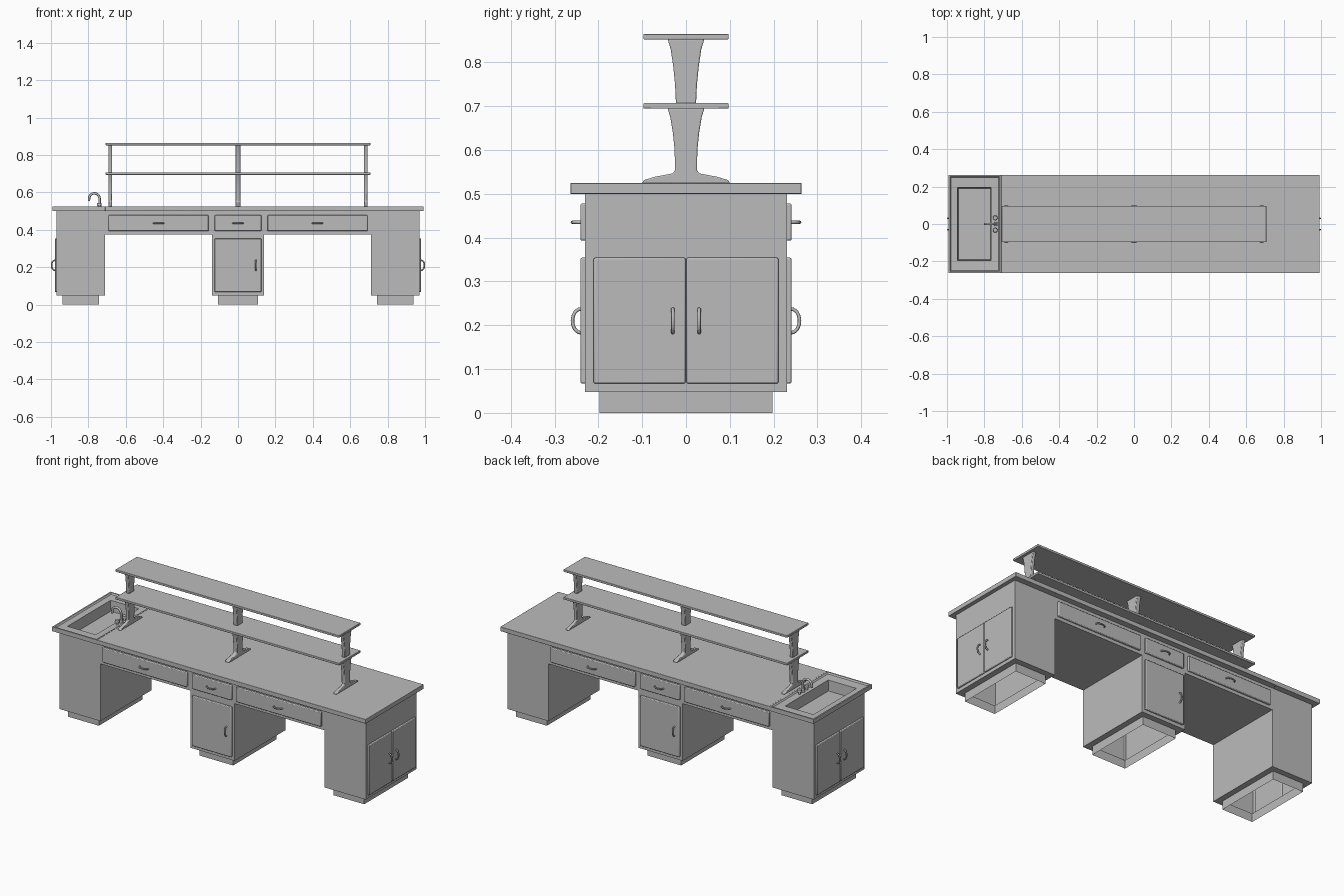
import bpy, bmesh
from math import sin, cos, pi, radians
from mathutils import Vector

if "Cube" in bpy.data.objects:
    bpy.data.objects.remove(bpy.data.objects["Cube"])

GREY = (0.5, 0.5, 0.5, 1)
grey = bpy.data.materials.new("plain_grey")
grey.use_nodes = True
grey.diffuse_color = GREY
grey.node_tree.nodes["Principled BSDF"].inputs["Base Color"].default_value = GREY
meshes = []


def finish(name, bm, bevel=0):
    mesh = bpy.data.meshes.new(name)
    bm.to_mesh(mesh)
    bm.free()
    ob = bpy.data.objects.new(name, mesh)
    bpy.context.collection.objects.link(ob)
    mesh.materials.append(grey)
    if bevel:
        mod = ob.modifiers.new("soft_edges", "BEVEL")
        mod.width, mod.segments = bevel, 2
        mod.limit_method = "ANGLE"
        mod.angle_limit = radians(40)
    meshes.append(ob)
    return ob


def box_bm(a, b):
    bm = bmesh.new()
    bmesh.ops.create_cube(bm, size=1)
    for v in bm.verts:
        v.co = [(p + q) / 2 + c * abs(q - p) for p, q, c in zip(a, b, v.co)]
    return bm


def box(name, a, b, bevel=0.002):
    return finish(name, box_bm(a, b), bevel)


def prism_bm(half, start, end, place):
    """Extrude a profile given by its right half; place maps (u, height, depth) to a point."""
    pts = half + [(-u, h) for u, h in reversed(half)]
    bm = bmesh.new()
    face = bm.faces.new([bm.verts.new(place(u, h, start)) for u, h in pts])
    new = bmesh.ops.extrude_face_region(bm, geom=[face])["geom"]
    shift = Vector(place(0, 0, end)) - Vector(place(0, 0, start))
    bmesh.ops.translate(bm, vec=shift, verts=[g for g in new if isinstance(g, bmesh.types.BMVert)])
    bmesh.ops.recalc_face_normals(bm, faces=bm.faces)
    return bm


def tube(name, points, radius):
    curve = bpy.data.curves.new(name, "CURVE")
    curve.dimensions = "3D"
    curve.bevel_depth, curve.bevel_resolution = radius, 2
    curve.use_fill_caps = True
    spline = curve.splines.new("POLY")
    spline.points.add(len(points) - 1)
    for p, co in zip(spline.points, points):
        p.co = (*co, 1)
        p.radius = 1
    curve.materials.append(grey)
    ob = bpy.data.objects.new(name, curve)
    bpy.context.collection.objects.link(ob)


def handle(name, centre, along, out):
    c, along, out = Vector(centre), Vector(along), Vector(out)
    steps = [pi * i / 12 for i in range(13)]
    tube(name, [c + along * 0.027 * cos(t) + out * 0.019 * sin(t) for t in steps], 0.004)


# Cabinet body: three pedestals joined by an apron, on hollow recessed plinths
bm = prism_bm([(0.97, 0.5), (0.97, 0.048), (0.71, 0.048), (0.71, 0.375), (0.14, 0.375), (0.14, 0.048)],
              -0.23, 0.23, lambda u, h, d: (u, d, h))
bm.normal_update()
feet = [f for f in bm.faces if f.normal.z < -0.9 and f.calc_center_median().z < 0.1]
bmesh.ops.inset_region(bm, faces=feet, thickness=0.033, use_even_offset=True)
feet = bmesh.ops.extrude_discrete_faces(bm, faces=feet)["faces"]
for v in {v for f in feet for v in f.verts}:
    v.co.z = 0
top = [f for f in bm.faces if f.calc_center_median().z > 0.49]
bmesh.ops.delete(bm, geom=feet + top, context="FACES")
finish("cabinet_body", bm)

# Worktop
box("worktop", (-0.71, -0.263, 0.5), (0.992, 0.263, 0.525))

# Sink top: raised lip, dished drainer, basin
bm = box_bm((-0.992, -0.263, 0.5), (-0.71, 0.263, 0.525))
bm.normal_update()
under = next(f for f in bm.faces if f.normal.z < -0.9)
dish = next(f for f in bm.faces if f.normal.z > 0.9)
bmesh.ops.inset_region(bm, faces=[under], thickness=0.04, use_even_offset=True)
bmesh.ops.delete(bm, geom=[under], context="FACES")
for inset, height in ((0.008, 0.525), (0.006, 0.518), (0.03, 0.515), (0.004, 0.455)):
    bmesh.ops.inset_region(bm, faces=[dish], thickness=inset, use_even_offset=True)
    for v in dish.verts:
        v.co.z = height
        if inset == 0.03:
            v.co.x = -0.943 if v.co.x < -0.85 else -0.764
            v.co.y = 0.195 if v.co.y > 0 else -0.195
finish("sink_top", bm)

# Tap with swan neck and two knobs
neck = [(-0.74, 0, 0.51), (-0.74, 0, 0.545)]
neck += [(-0.768 + 0.028 * cos(t), 0, 0.567 + 0.028 * sin(t)) for t in [pi * i / 12 for i in range(13)]]
neck.append((-0.797, 0, 0.555))
tube("tap_neck", neck, 0.0065)


def post(name, x, y, radius, low, high):
    bm = bmesh.new()
    bmesh.ops.create_cone(bm, cap_ends=True, segments=16, radius1=radius, radius2=radius * 0.85, depth=high - low)
    bmesh.ops.translate(bm, vec=(x, y, (low + high) / 2), verts=bm.verts)
    finish(name, bm)


post("tap_base", -0.74, 0, 0.012, 0.51, 0.535)
for side, y in (("left", 0.033), ("right", -0.033)):
    post("tap_stem_" + side, -0.742, y, 0.007, 0.51, 0.532)
    post("tap_knob_" + side, -0.742, y, 0.013, 0.53, 0.543)

# Drawers and doors; the back repeats the front turned half a turn
for label, s in (("front", -1), ("back", 1)):
    out = (0, s, 0)
    for part, x0, x1 in (("wide_a", -0.692, -0.157), ("small", -0.125, 0.125), ("wide_b", 0.157, 0.692)):
        box(f"{label}_drawer_{part}", (x0, s * 0.225, 0.393), (x1, s * 0.241, 0.478), 0.004)
        handle(f"{label}_drawer_handle_{part}", ((x0 + x1) / 2, s * 0.24, 0.435), (1, 0, 0), out)
    box(label + "_door", (-0.125, s * 0.225, 0.067), (0.125, s * 0.241, 0.354), 0.004)
    handle(label + "_door_handle", (-s * 0.096, s * 0.24, 0.21), (0, 0, 1), out)

# Double doors on both ends
for label, s in (("left", 1), ("right", -1)):
    for half, y in (("back", 1), ("front", -1)):
        box(f"{label}_end_door_{half}", (s * 0.965, y * 0.001, 0.067), (s * 0.979, y * 0.211, 0.354), 0.004)
        handle(f"{label}_end_handle_{half}", (s * 0.978, y * 0.03, 0.21), (0, 0, 1), (s, 0, 0))

# Shelves
for label, z in (("lower", 0.694), ("upper", 0.852)):
    box(label + "_shelf", (-0.708, -0.097, z), (0.708, 0.097, z + 0.013))

# Flared shelf supports, the lower ones with spreading feet
LOWER = [(0.1, 0.524), (0.097, 0.531), (0.07, 0.539), (0.032, 0.546), (0.025, 0.553),
         (0.026, 0.6), (0.03, 0.64), (0.036, 0.675), (0.042, 0.695)]
UPPER = [(0.023, 0.706), (0.025, 0.75), (0.029, 0.79), (0.035, 0.83), (0.042, 0.853)]
for where, x, w in (("right", -0.683, 0.01), ("middle", 0, 0.013), ("left", 0.683, 0.01)):
    for label, half in (("lower", LOWER), ("upper", UPPER)):
        bm = prism_bm(half, x - w, x + w, lambda u, h, d: (d, u, h))
        finish(f"{label}_support_{where}", bm, 0.003)

# Smooth shading with sharp edges kept
bpy.ops.object.select_all(action="DESELECT")
for ob in meshes:
    ob.select_set(True)
bpy.context.view_layer.objects.active = meshes[0]
bpy.ops.object.shade_smooth_by_angle(angle=radians(35))
